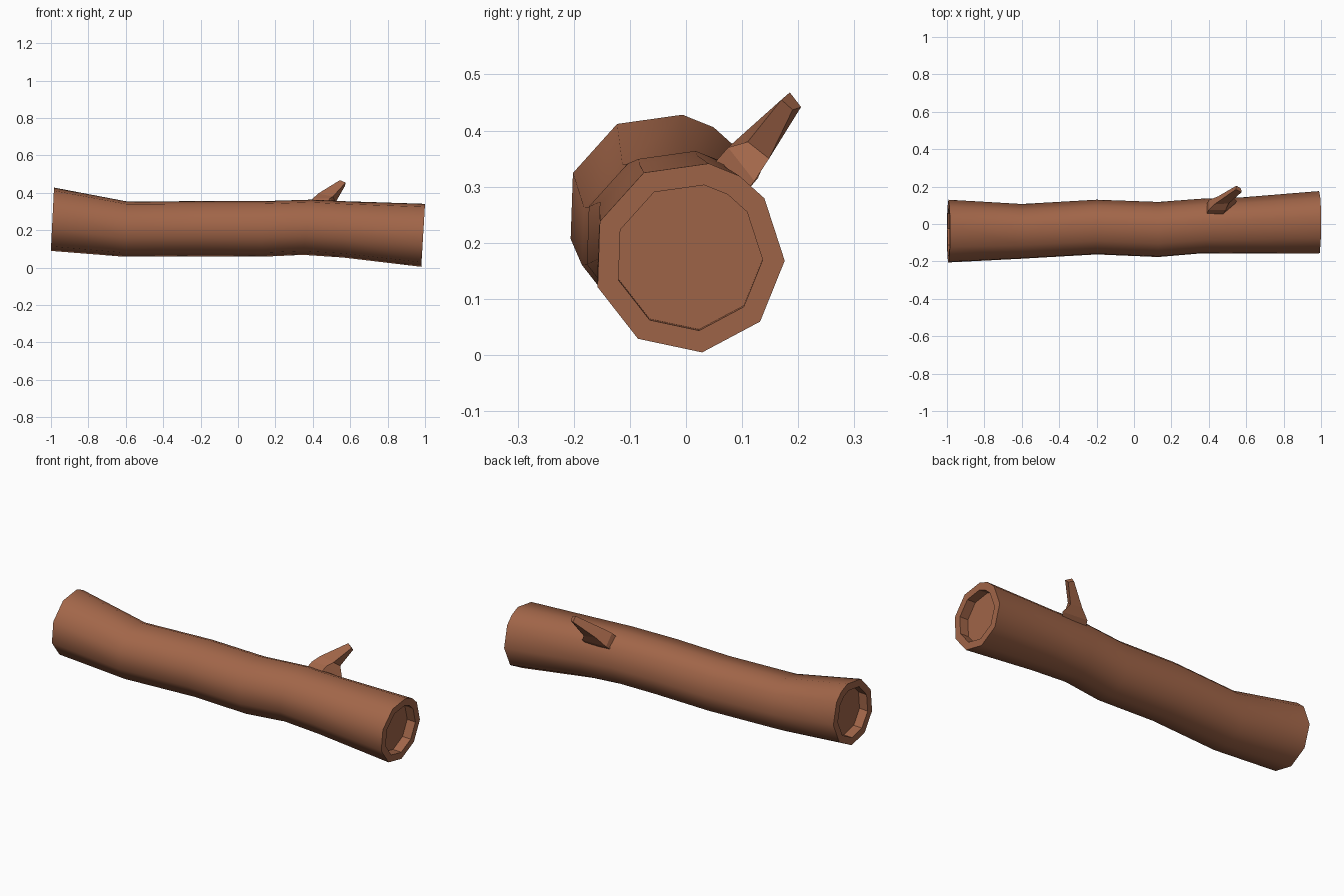
import bpy, bmesh, math
from mathutils import Vector

if "Cube" in bpy.data.objects:
    bpy.data.objects.remove(bpy.data.objects["Cube"])

bark = bpy.data.materials.new("bark_brown")
bark.diffuse_color = (0.36, 0.132, 0.066, 1)
bark.use_nodes = True
bark.node_tree.nodes["Principled BSDF"].inputs["Base Color"].default_value = bark.diffuse_color


def make_object(name, bm):
    bmesh.ops.recalc_face_normals(bm, faces=bm.faces[:])
    mesh = bpy.data.meshes.new(name)
    bm.to_mesh(mesh)
    bm.free()
    mesh.materials.append(bark)
    obj = bpy.data.objects.new(name, mesh)
    bpy.context.collection.objects.link(obj)
    return obj


def bridge(bm, a, b, smooth=False):
    n = len(a)
    for i in range(n):
        f = bm.faces.new((a[i], a[(i + 1) % n], b[(i + 1) % n], b[i]))
        f.smooth = smooth


# Nine-sided cross-section, with one extra point on the twig side
ANGLES = sorted([-2 + 40 * k for k in range(9)] + [58])


def ring(bm, x, y, z, r, tilt):
    verts = []
    for deg in ANGLES:
        a = math.radians(deg)
        dz = r * math.sin(a)
        verts.append(bm.verts.new((x + tilt * dz, y + r * math.cos(a), z + dz)))
    return verts


# Log: x, centre y, centre z, radius, lean of the ring
SECTIONS = [
    (-0.992, -0.042, 0.260, 0.172, 0.05),
    (-0.60, -0.043, 0.207, 0.150, 0.05),
    (-0.20, -0.020, 0.209, 0.150, 0.0),
    (0.13, -0.033, 0.208, 0.151, 0.0),
    (0.37, -0.014, 0.217, 0.150, 0.15),
    (0.56, -0.012, 0.206, 0.153, 0.0),
    (0.99, 0.005, 0.174, 0.171, 0.06),
]
bm = bmesh.new()
rings = [ring(bm, *s) for s in SECTIONS]
for a, b in zip(rings, rings[1:]):
    bridge(bm, a, b, smooth=True)

# Recessed cut ends
for outer, s, inward in ((rings[0], SECTIONS[0], 1), (rings[-1], SECTIONS[-1], -1)):
    x, y, z, r, tilt = s
    lip = ring(bm, x, y, z, r * 0.77, tilt)
    floor = ring(bm, x + inward * 0.05, y, z + 0.002, r * 0.77, tilt)
    bridge(bm, outer, lip)
    bridge(bm, lip, floor)
    bm.faces.new(floor)
make_object("log", bm)

# Twig stub: four-sided, root sunk in the log, middle, tip
TWIG = [
    [(0.38, 0.04, 0.33), (0.47, 0.04, 0.33), (0.53, 0.09, 0.27), (0.38, 0.09, 0.28)],
    [(0.40, 0.075, 0.370), (0.49, 0.075, 0.370), (0.55, 0.122, 0.31), (0.40, 0.128, 0.315)],
    [(0.43, 0.105, 0.397), (0.507, 0.11, 0.380), (0.522, 0.148, 0.35), (0.45, 0.148, 0.36)],
    [(0.545, 0.185, 0.468), (0.575, 0.170, 0.455), (0.572, 0.190, 0.437), (0.548, 0.205, 0.442)],
]
bm = bmesh.new()
rows = [[bm.verts.new(Vector(p)) for p in row] for row in TWIG]
for a, b in zip(rows, rows[1:]):
    bridge(bm, a, b)
bm.faces.new(rows[0])
bm.faces.new(rows[-1])
make_object("twig", bm)
